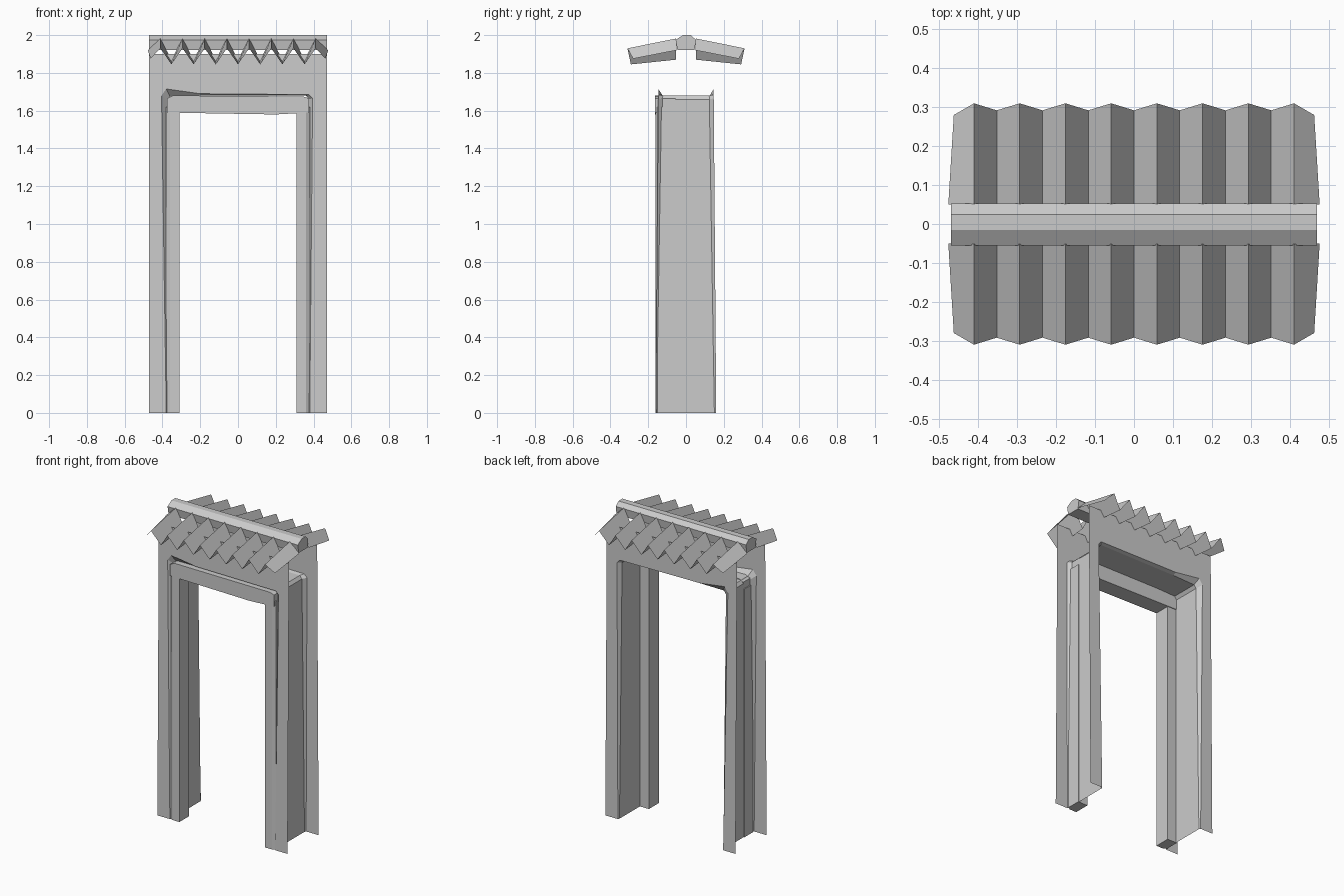
import bpy, bmesh, math
from mathutils import Matrix

cube = bpy.data.objects.get("Cube")
if cube:
    bpy.data.objects.remove(cube, do_unlink=True)

grey = bpy.data.materials.new("plain grey")
grey.use_nodes = True
COLOUR = (0.6, 0.6, 0.6, 1)
grey.diffuse_color = COLOUR
grey.node_tree.nodes["Principled BSDF"].inputs["Base Color"].default_value = COLOUR


def finish(name, bm, solid=True):
    if solid:
        bmesh.ops.recalc_face_normals(bm, faces=bm.faces)
    mesh = bpy.data.meshes.new(name)
    bm.to_mesh(mesh)
    bm.free()
    mesh.materials.append(grey)
    obj = bpy.data.objects.new(name, mesh)
    bpy.context.collection.objects.link(obj)
    return obj


def loft(name, rings, closed=True):
    """Bridge point rings; closed ones become capped solids."""
    bm = bmesh.new()
    rows = [[bm.verts.new(p) for p in ring] for ring in rings]
    n = len(rows[0])
    for a, b in zip(rows, rows[1:]):
        for i in range(n if closed else n - 1):
            j = (i + 1) % n
            bm.faces.new((a[i], a[j], b[j], b[i]))
    if closed:
        bm.faces.new(rows[0])
        bm.faces.new(rows[-1])
    return finish(name, bm, closed)


# Wall sheets lean in slightly towards the top
TOP = 1.9
opening = [(-.38, 0), (-.405, 1.68), (-.38, 1.715), (-.2, 1.69),
           (.375, 1.685), (.395, 1.665), (.38, 0)]
throat = [(-.375, 0), (-.375, 1.655), (-.36, 1.675), (-.2, 1.68),
          (.36, 1.68), (.375, 1.66), (.375, 0)]


def sheet_y(side, z):
    return side * (.16 - .015 * z / TOP)


def throat_y(side, z):
    return side * (.15 - .027 * z / 1.68)


for name, side in (("front_wall", -1), ("back_wall", 1)):
    outline = [(.47, 0), (.47, TOP), (-.47, TOP), (-.47, 0)] + opening
    bm = bmesh.new()
    face = bm.faces.new([bm.verts.new((x, sheet_y(side, z), z)) for x, z in outline])
    face.normal_update()
    if face.normal.y * side < 0:
        face.normal_flip()
    finish(name, bm, False)

# Splayed lining of the passage between the two sheets
loft("passage_lining", [
    [(x, sheet_y(-1, z), z) for x, z in opening],
    [(x, throat_y(-1, z), z) for x, z in throat],
    [(x, throat_y(1, z), z) for x, z in throat],
    [(x, sheet_y(1, z), z) for x, z in opening]], closed=False)

# Door frame: two jambs with a bevelled outer corner, and a sagging lintel
jamb = [(.31, -.06), (.31, -.162), (.36, -.162), (.38, -.15), (.38, -.06)]
for name, s in (("left_jamb", 1), ("right_jamb", -1)):
    loft(name, [[(s * x, y, z) for x, y in jamb] for z in (0, 1.62)])
lintel = [(-.375, 1.59), (-.1, 1.585), (.2, 1.58), (.375, 1.59),
          (.375, 1.665), (.345, 1.675), (-.345, 1.68), (-.375, 1.665)]
loft("lintel", [[(x, y, z) for x, z in lintel] for y in (-.164, -.055)])

# Folded roof slopes: ridges and valleys alternate, with half-height ends
COUNT = 17
for name, turn in (("front_roof_tiles", 0), ("back_roof_tiles", math.pi)):
    upper, lower = [], []
    for i in range(COUNT):
        x = -.47 + .94 * i / (COUNT - 1)
        if i in (0, COUNT - 1):
            upper.append((x * 1.015, -.05, 1.92))
            lower.append((x * .985, -.28, 1.875))
        elif i % 2:
            upper.append((x, -.052, 1.982))
            lower.append((x, -.31, 1.93))
        else:
            upper.append((x, -.052, 1.87))
            lower.append((x, -.292, 1.845))
    tiles = loft(name, [lower, upper], closed=False)
    tiles.data.transform(Matrix.Rotation(turn, 4, "Z"))

# Ridge cap
cap = [(-.055, 1.975), (-.015, 2), (.025, 2), (.053, 1.975), (.045, 1.92), (-.045, 1.92)]
loft("ridge_cap", [[(x, y, z) for y, z in cap] for x in (-.47, .47)])
